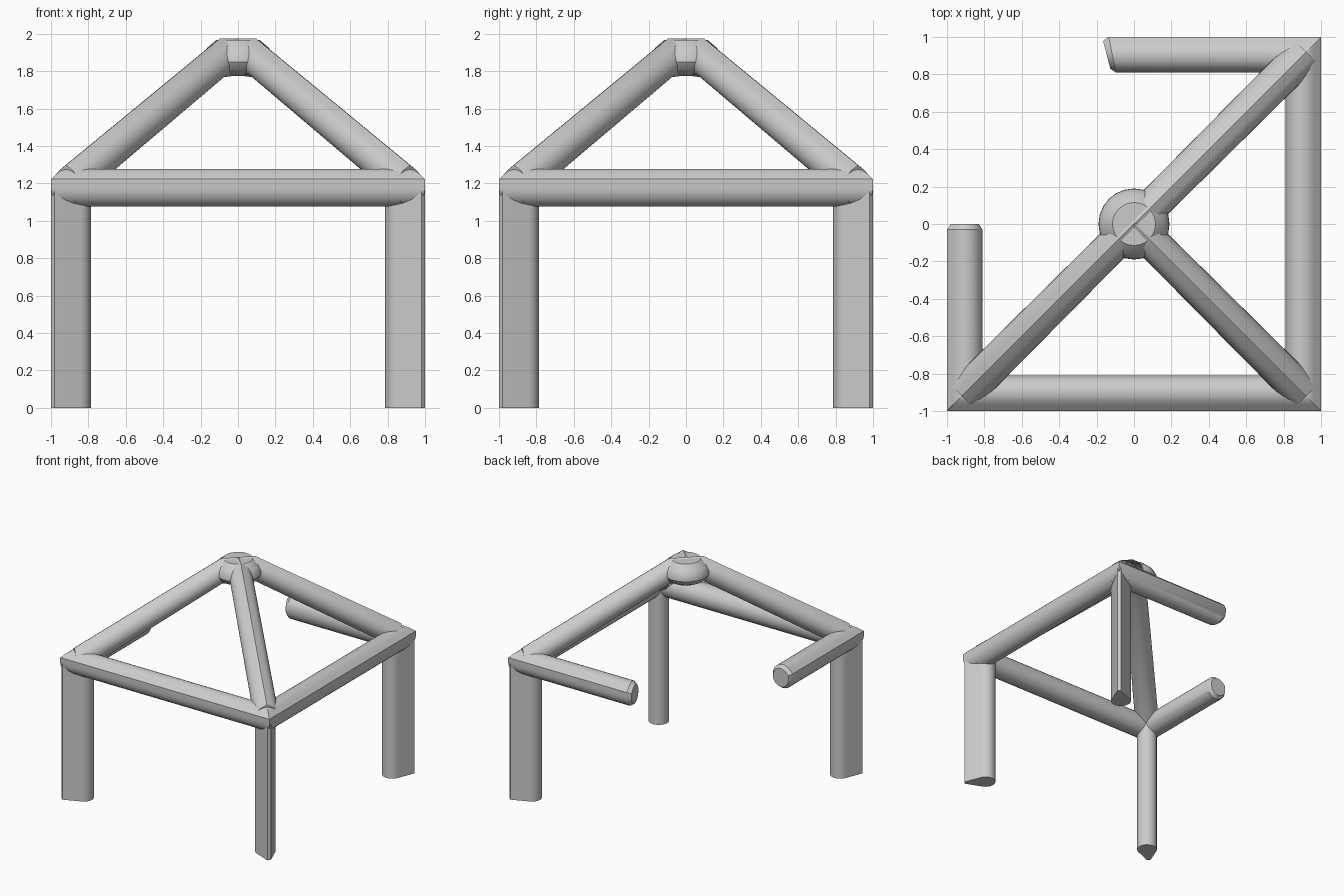
import bpy, bmesh
from math import sin, cos, pi, sqrt, radians
from mathutils import Vector, Matrix

if "Cube" in bpy.data.objects:
    bpy.data.objects.remove(bpy.data.objects["Cube"])

N = 24
TIP_Z = 1.223      # height of the eave edge


def loft(name, rings, turn=0):
    """Skin matching closed rings, cap both ends, turn in quarter turns about z."""
    bm = bmesh.new()
    loops = [[bm.verts.new(p) for p in r] for r in rings]
    for a, b in zip(loops, loops[1:]):
        for i in range(len(a)):
            j = (i + 1) % len(a)
            bm.faces.new((a[i], a[j], b[j], b[i]))
    bm.faces.new(loops[0])
    bm.faces.new(loops[-1])
    bmesh.ops.rotate(bm, verts=bm.verts, cent=(0, 0, 0),
                     matrix=Matrix.Rotation(turn * pi / 2, 3, 'Z'))
    bmesh.ops.recalc_face_normals(bm, faces=bm.faces)
    me = bpy.data.meshes.new(name)
    bm.to_mesh(me)
    bm.free()
    ob = bpy.data.objects.new(name, me)
    bpy.context.collection.objects.link(ob)
    return ob


def arc(cx, cy, rx, ry, a0, a1, n=N):
    return [(cx + rx * cos(radians(a0 + (a1 - a0) * i / n)),
             cy + ry * sin(radians(a0 + (a1 - a0) * i / n))) for i in range(n + 1)]


# Post: teardrop section, point at the outer corner, round side inward
def post(name, turn):
    c = 0.132 * sqrt(2)
    sec = arc(c, 0, 0.081, 0.081, -113, 113) + [(0.014, 0.014), (0.014, -0.014)]
    k = sqrt(0.5)
    pts = [(-1 + (d - p) * k, -1 + (d + p) * k) for d, p in sec]
    loft(name, [[(x, y, z) for x, y in pts] for z in (0, 1.2)], turn)


# Beam: round section with an eave edge, mitred at the corners
BEAM = arc(-0.905, 1.177, 0.095, 0.101, 180, 489) + [(-1.0, TIP_Z)]


def beam(name, turn, start=None, end=None, slant=0):
    def stub(e, s):
        full = [(e - s * 0.03 + slant * (-0.9 - y), y, z) for y, z in BEAM]
        cap = [(e + slant * (-0.9 - y), -0.905 + (y + 0.905) * 0.78,
                1.177 + (z - 1.177) * 0.78) for y, z in BEAM]
        return [full, cap]
    left = [[(y, y, z) for y, z in BEAM]] if start is None else stub(start, -1)[::-1]
    right = [[(-y, y, z) for y, z in BEAM]] if end is None else stub(end, 1)
    loft(name, left + right, turn)


# Rafter: teardrop section climbing the diagonal, levelling off at the peak
def rafter(name, turn):
    k = sqrt(0.5)
    sec = arc(0, 0, 1, 1, 118, 422) + [(0.0, 1.11)]

    def ring(x, zc, ru, rw):
        return [(x + u * ru * k, x - u * ru * k, zc + w * rw) for u, w in sec]
    loft(name, [ring(-0.92, 1.176, 0.098, 0.109), ring(-0.095, 1.865, 0.091, 0.1),
                ring(0, 1.872, 0.09, 0.093)], turn)


for name, t in (("front_left", 0), ("front_right", 1), ("back_right", 2)):
    post(name + "_post", t)
    rafter(name + "_rafter", t)

beam("front_beam", 0)
beam("right_beam", 1)
beam("back_beam_stub", 2, end=0.145, slant=0.2)
beam("left_beam_stub", -1, start=0.0)

# Peak hub: flattened ball with a flat top
profile = [(0.07, 1.775), (0.12, 1.785), (0.165, 1.81), (0.19, 1.85),
           (0.188, 1.885), (0.165, 1.925), (0.115, 1.968)]
loft("peak_hub", [[(r * cos(2 * pi * i / N), r * sin(2 * pi * i / N), z)
                   for i in range(N)] for r, z in profile])

# Smooth shading with sharp edges kept
for ob in bpy.context.collection.objects:
    ob.select_set(True)
    bpy.context.view_layer.objects.active = ob
bpy.ops.object.shade_smooth_by_angle(angle=radians(35))
